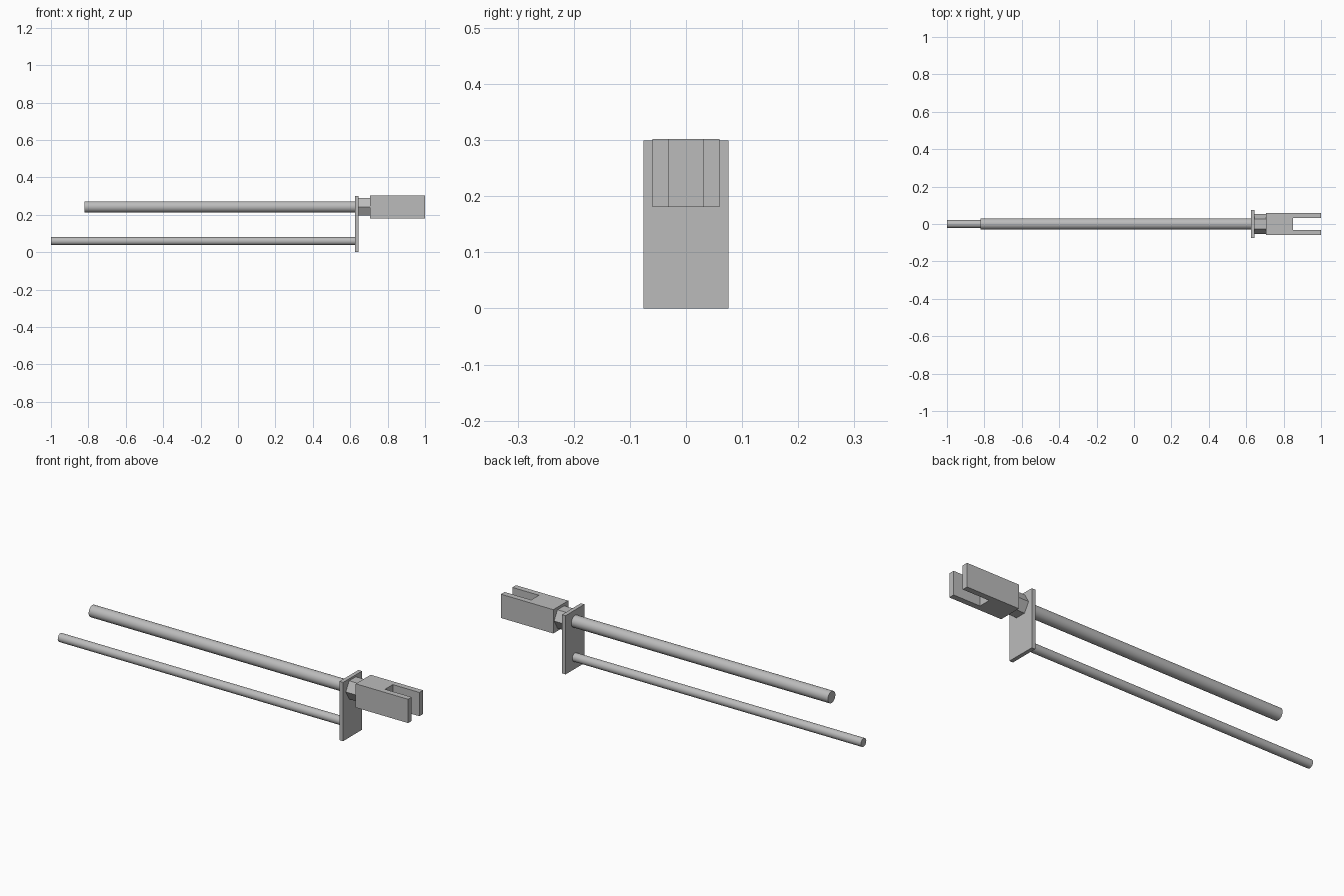
import bpy, bmesh, math
from mathutils import Matrix

if "Cube" in bpy.data.objects:
    bpy.data.objects.remove(bpy.data.objects["Cube"], do_unlink=True)

steel = bpy.data.materials.new("grey steel")
steel.use_nodes = True
grey = (0.5, 0.5, 0.5, 1)
steel.diffuse_color = grey
steel.node_tree.nodes["Principled BSDF"].inputs["Base Color"].default_value = grey

ROD_Z, FORK_Z = 0.059, 0.242
PLATE_X0, PLATE_X1 = 0.625, 0.645


def finish(name, bm):
    bmesh.ops.recalc_face_normals(bm, faces=bm.faces)
    mesh = bpy.data.meshes.new(name)
    bm.to_mesh(mesh)
    bm.free()
    obj = bpy.data.objects.new(name, mesh)
    bpy.context.collection.objects.link(obj)
    mesh.materials.append(steel)
    return obj


def bar(name, x0, x1, z, radius, sides=48, smooth=True):
    """Prism lying along x, with corners on the y axis."""
    bm = bmesh.new()
    bmesh.ops.create_cone(bm, cap_ends=True, segments=sides, radius1=radius,
                          radius2=radius, depth=x1 - x0)
    turn = Matrix.Rotation(math.pi / 2, 4, "Y") @ Matrix.Rotation(math.pi / 2, 4, "Z")
    bm.transform(Matrix.Translation(((x0 + x1) / 2, 0, z)) @ turn)
    # create_cone may start on either axis, so put a corner on y
    top = max(v.co.y for v in bm.verts)
    if top < radius * 0.99:
        bm.transform(Matrix.Translation((0, 0, z)) @ Matrix.Rotation(math.pi / sides, 4, "X")
                     @ Matrix.Translation((0, 0, -z)))
    obj = finish(name, bm)
    if smooth:
        bpy.ops.object.select_all(action="DESELECT")
        obj.select_set(True)
        bpy.context.view_layer.objects.active = obj
        bpy.ops.object.shade_smooth_by_angle(angle=math.radians(30))
    return obj


def extrude_outline(name, outline, offset):
    bm = bmesh.new()
    face = bm.faces.new([bm.verts.new(p) for p in outline])
    made = bmesh.ops.extrude_face_region(bm, geom=[face])["geom"]
    bmesh.ops.translate(bm, vec=offset,
                        verts=[g for g in made if isinstance(g, bmesh.types.BMVert)])
    return finish(name, bm)


# Round rods
bar("upper_rod", -0.82, PLATE_X0, FORK_Z, 0.03)
bar("lower_rod", -1.0, PLATE_X0, ROD_Z, 0.0215)

# Mounting plate with a round hole
w, h = 0.076, 0.299
plate = extrude_outline("mounting_plate",
                        [(PLATE_X0, y, z) for y, z in ((-w, 0), (w, 0), (w, h), (-w, h))],
                        (PLATE_X1 - PLATE_X0, 0, 0))
cutter = bar("hole_cutter", PLATE_X0 - 0.05, PLATE_X1 + 0.05, ROD_Z, 0.0215, smooth=False)
cutter.hide_render = True
cutter.hide_viewport = True
hole = plate.modifiers.new("hole", "BOOLEAN")
hole.operation = "DIFFERENCE"
hole.solver = "EXACT"
hole.object = cutter

# Hexagonal lock nut, flat on top and bottom
bar("lock_nut", PLATE_X1, 0.705, FORK_Z, 0.054, sides=6, smooth=False)

# Clevis fork with an open slot
half, slot, back, root, tip = 0.06, 0.031, 0.705, 0.85, 1.0
side = [(back, half), (tip, half), (tip, slot), (root, slot)]
outline = side + [(x, -y) for x, y in reversed(side)]
extrude_outline("clevis_fork", [(x, y, 0.181) for x, y in outline], (0, 0, 0.121))
